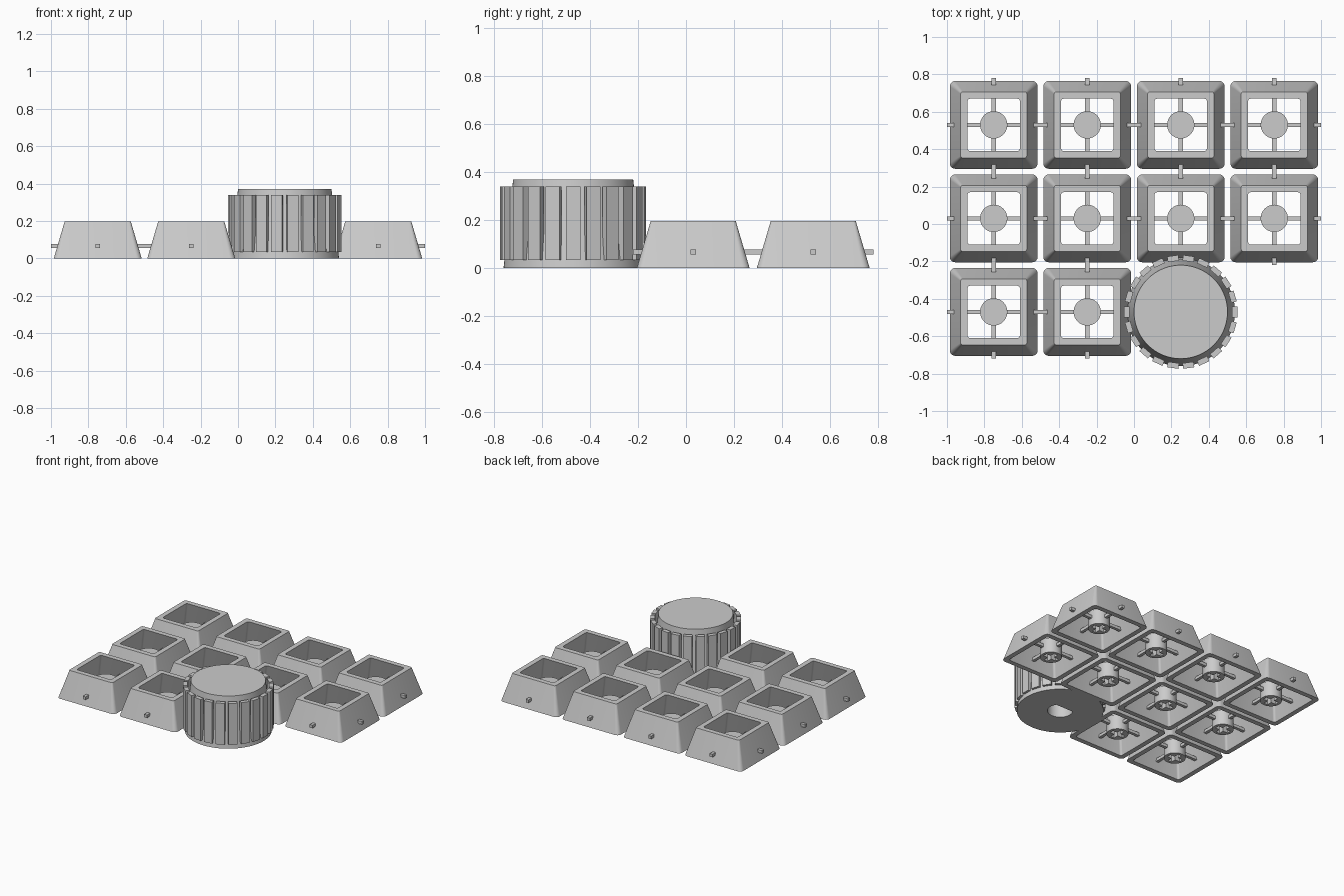
import bpy, bmesh, math
from mathutils import Matrix, Vector

cube = bpy.data.objects.get("Cube")
if cube:
    bpy.data.objects.remove(cube, do_unlink=True)

GREY = (0.6, 0.6, 0.6, 1)
mat = bpy.data.materials.new("plain grey")
mat.use_nodes = True
mat.diffuse_color = GREY
mat.node_tree.nodes["Principled BSDF"].inputs["Base Color"].default_value = GREY


def add(name, mesh, loc=(0, 0, 0)):
    ob = bpy.data.objects.new(name, mesh)
    ob.location = loc
    bpy.context.collection.objects.link(ob)
    return ob


def to_mesh(name, bm):
    bmesh.ops.recalc_face_normals(bm, faces=bm.faces)
    mesh = bpy.data.meshes.new(name)
    bm.to_mesh(mesh)
    bm.free()
    mesh.materials.append(mat)
    return mesh


def box(bm, centre, size, spin=0):
    m = (Matrix.Rotation(spin, 4, 'Z') @ Matrix.Translation(centre)
         @ Matrix.Diagonal((*size, 1)))
    bmesh.ops.create_cube(bm, size=1, matrix=m)


def frustum(bm, r1, r2, z0, z1, sides=64):
    bmesh.ops.create_cone(bm, cap_ends=True, segments=sides, radius1=r1, radius2=r2,
                          depth=z1 - z0, matrix=Matrix.Translation((0, 0, (z0 + z1) / 2)))


def smooth(ob, angle=35):
    bpy.ops.object.select_all(action='DESELECT')
    ob.select_set(True)
    bpy.context.view_layer.objects.active = ob
    bpy.ops.object.shade_smooth_by_angle(angle=math.radians(angle))


def cut(ob, cutter):
    cutter.hide_render = True
    mod = ob.modifiers.new("cut", 'BOOLEAN')
    mod.operation, mod.solver, mod.object = 'DIFFERENCE', 'EXACT', cutter
    bpy.context.view_layer.objects.active = ob
    bpy.ops.object.modifier_apply(modifier=mod.name)
    bpy.data.objects.remove(cutter, do_unlink=True)


def rounded_square(bm, half, radius, z, steps=5):
    ring = []
    for c in range(4):
        for s in range(steps + 1):
            a = math.pi / 2 * (c + s / steps)
            mid = math.pi / 2 * c + math.pi / 4
            d = (half - radius) * math.sqrt(2)
            ring.append(bm.verts.new((d * math.cos(mid) + radius * math.cos(a),
                                      d * math.sin(mid) + radius * math.sin(a), z)))
    return ring


# Keycap shell: tapered square tube, open at top and bottom
bm = bmesh.new()
rings = [rounded_square(bm, *p) for p in
         [(0.235, 0.03, 0), (0.177, 0.012, 0.197), (0.14, 0.015, 0.197), (0.2, 0.015, 0)]]
for a, b in zip(rings, rings[1:] + rings[:1]):
    for i in range(len(a)):
        j = (i + 1) % len(a)
        bm.faces.new((a[i], a[j], b[j], b[i]))
shell_mesh = to_mesh("keycap_shell", bm)

# Round stem with a cross socket in its underside
bm = bmesh.new()
frustum(bm, 0.073, 0.073, 0.005, 0.115, 40)
stem_mesh = to_mesh("key_stem", bm)
stem = add("stem_master", stem_mesh)
for spin in (0, math.pi / 2):
    bm = bmesh.new()
    box(bm, (0, 0, 0.04), (0.106, 0.03, 0.1), spin)
    cut(stem, add("socket_cutter", to_mesh("socket_cutter", bm)))
stem_mesh = stem.data
bpy.data.objects.remove(stem, do_unlink=True)

# Four sprue bars running from the stem out through the walls
bm = bmesh.new()
for k in range(4):
    box(bm, (0.158, 0, 0.067), (0.184, 0.022, 0.022), k * math.pi / 2)
bar_mesh = to_mesh("sprue_bars", bm)

# Key grid, leaving the front right places for the knob
first = True
for row in range(3):
    for col in range(4 if row < 2 else 2):
        at = (-0.75 + 0.5 * col, 0.53 - 0.5 * row, 0)
        tag = f"_{row + 1}_{col + 1}"
        shell = add("keycap_shell" + tag, shell_mesh, at)
        post = add("key_stem" + tag, stem_mesh, at)
        add("sprue_bars" + tag, bar_mesh, at)
        if first:
            smooth(shell)
            smooth(post)
            first = False

# Knob body: tapered drum with a D-shaped shaft hole below
KNOB = (0.25, -0.47, 0)
bm = bmesh.new()
frustum(bm, 0.29, 0.25, 0, 0.37, 96)
knob = add("knob_body", to_mesh("knob_body", bm), KNOB)
bm = bmesh.new()
frustum(bm, 0.085, 0.085, -0.05, 0.27, 40)
flat = bmesh.ops.bisect_plane(bm, geom=bm.verts[:] + bm.edges[:] + bm.faces[:],
                              plane_co=Vector((0, 0.045, 0)), plane_no=Vector((0, 1, 0)),
                              clear_outer=True)
edges = [e for e in flat["geom_cut"] if isinstance(e, bmesh.types.BMEdge)]
bmesh.ops.contextual_create(bm, geom=edges)
cut(knob, add("shaft_cutter", to_mesh("shaft_cutter", bm), KNOB))
smooth(knob)

# Upright grip ribs around the knob
RIBS = 22
bm = bmesh.new()
for k in range(RIBS):
    box(bm, (0.288, 0, 0.187), (0.03, 0.06, 0.305), 2 * math.pi * k / RIBS)
add("knob_ribs", to_mesh("knob_ribs", bm), KNOB)
